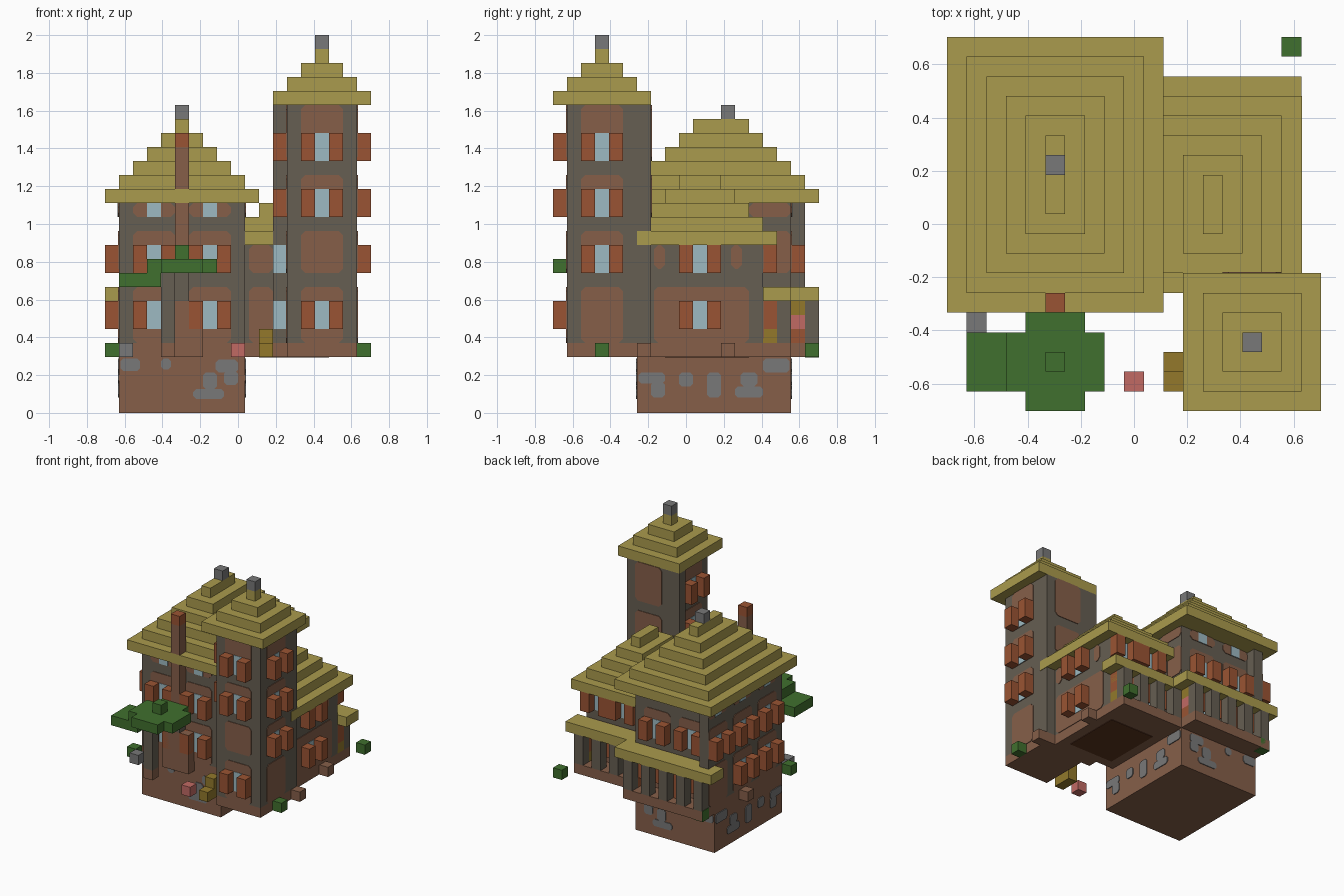
import bpy, bmesh
from mathutils import Matrix, Vector

cube = bpy.data.objects.get("Cube")
if cube:
    bpy.data.objects.remove(cube)

U = 2 / 27                      # one block
C = 9.5                         # half of the footprint, in blocks


def material(name, rgb):
    lin = [((c / 255 + 0.055) / 1.055) ** 2.4 for c in rgb] + [1]
    m = bpy.data.materials.new(name)
    m.use_nodes = True
    m.diffuse_color = lin
    m.node_tree.nodes["Principled BSDF"].inputs["Base Color"].default_value = lin
    return m


MATS = {n: material(n, rgb) for n, rgb in {
    "thatch": (170, 155, 77), "timber": (102, 94, 82), "clay": (134, 95, 73),
    "shutter_red": (154, 84, 51), "glass": (158, 186, 194), "leaf": (64, 112, 46),
    "stone": (120, 120, 120), "pink": (193, 106, 100), "straw": (147, 121, 43),
    "dark_floor": (92, 52, 30)}.items()}
meshes = {}


def part(name, mat):
    return meshes.setdefault((name, mat), bmesh.new()) if (name, mat) not in meshes else meshes[name, mat]


def box(name, mat, x0, x1, y0, y1, z0, z1):
    """Add a block, in block units, to a named part."""
    size = Matrix.Diagonal((x1 - x0, y1 - y0, z1 - z0, 1))
    mid = Matrix.Translation(((x0 + x1) / 2, (y0 + y1) / 2, (z0 + z1) / 2))
    bmesh.ops.create_cube(part(name, mat), size=1, matrix=mid @ size)


def on_wall(face, at, u, out, z):
    """Point on a wall: u along it, out away from it."""
    s = 1 if face[0] == "+" else -1
    return Vector((at + s * out, u, z) if face[1] == "x" else (u, at + s * out, z))


def slab(name, mat, face, at, u0, u1, z0, z1, depth):
    a, b = on_wall(face, at, u0, 0, z0), on_wall(face, at, u1, depth, z1)
    lo, hi = [min(p) for p in zip(a, b)], [max(p) for p in zip(a, b)]
    box(name, mat, lo[0], hi[0], lo[1], hi[1], lo[2], hi[2])


def panel(name, mat, face, at, u0, u1, z0, z1, depth=0.06, cut=0.3):
    """Thin plate with clipped corners."""
    bm = part(name, mat)
    pts = [(u0 + cut, z0), (u1 - cut, z0), (u1, z0 + cut), (u1, z1 - cut),
           (u1 - cut, z1), (u0 + cut, z1), (u0, z1 - cut), (u0, z0 + cut)]
    rings = [[bm.verts.new(on_wall(face, at, u, d, z)) for u, z in pts] for d in (0, depth)]
    bm.faces.new(rings[0])
    bm.faces.new(rings[1])
    for i in range(8):
        j = (i + 1) % 8
        bm.faces.new((rings[0][i], rings[0][j], rings[1][j], rings[1][i]))


def window(face, at, u, z, height=2, shutters=True):
    slab("windows", "glass", face, at, u, u + 1, z, z + height, 0.1)
    if shutters:
        for s in (u - 1, u + 1):
            slab("shutters", "shutter_red", face, at, s, s + 1, z, z + height, 1)


def bays(face, at, starts, rows):
    """Clay infill between the timbers, one bay around each window."""
    for u in starts:
        for z0, z1 in rows:
            panel("wall_infill", "clay", face, at, u - 1, u + 2, z0, z1)


def stepped_roof(name, z, tiers):
    for i, (x0, x1, y0, y1) in enumerate(tiers):
        box(name, "thatch", x0, x1, y0, y1, z + i, z + i + 1)


# Foundation with exposed stones
box("foundation", "clay", 1, 10, 6, 17, 0, 4)
stones_short = [(1.1, 2.5, 3, 3.9), (4, 4.7, 3.1, 3.9), (4.8, 7, 1, 1.7),
                (5.5, 6.5, 1.7, 2.9), (6.4, 8, 2.9, 3.8), (7, 8, 2, 3)]
stones_long = [(6.1, 8, 2.1, 2.9), (7, 8, 1.1, 2.2), (9, 10, 1.9, 2.9),
               (11, 12, 1.1, 2.9), (13, 15, 1.1, 1.9), (13.4, 14.6, 1.9, 2.9), (15, 16.9, 2.9, 3.9)]
for face, at, stones, shift in (("-y", 6, stones_short, 1.5), ("+y", 17, stones_short, 1),
                                ("+x", 10, stones_long, 0), ("-x", 1, stones_long, 0)):
    for u0, u1, z0, z1 in stones:
        panel("foundation_stones", "stone", face, at, u0 + (shift if u0 > 4.5 else 0),
              u1 + (shift if u0 > 4.5 else 0), z0, z1, 0.08, 0.2)

# Floors and walls of house, wing and tower
for name, x0, x1, y0, y1, top in (("house", 1, 10, 6, 17, 15), ("wing", 10, 17, 7, 15, 12),
                                  ("tower", 13, 18, 1, 6, 22), ("tower_back", 12, 18, 6, 7, 22)):
    box(name + "_floor", "clay", x0, x1, y0, y1, 4, 5)
    box(name + "_walls", "timber", x0, x1, y0, y1, 5, top)
box("house_corner_post", "timber", 1, 2, 17, 18, 5, 15)
box("wing_floor_underside", "dark_floor", 11, 16, 8, 14, 3.95, 4.05)

# House windows and infill
rows = [(5, 9), (10, 13), (14, 15)]
for face, at, starts in (("-y", 6, (3, 7)), ("+y", 17, (3, 7)), ("-x", 1, (8, 12, 16))):
    bays(face, at, starts, rows)
    for u in starts:
        window(face, at, u, 10)
        window(face, at, u, 14, 1, False)
        if u != 16:
            window(face, at, u, 6)
bays("+x", 10, (15,), rows[1:])

# Wing windows and infill
bays("+x", 17, (10,), [(10, 12)])
for u0, u1, z0, z1 in ((7.2, 14, 5, 9), (7.2, 8, 10.3, 12), (12.7, 13.5, 10.3, 12)):
    panel("wall_infill", "clay", "+x", 17, u0, u1, z0, z1)
for z in (6, 10):
    window("+x", 17, 10, z)
    for u in (12, 15):
        window("+y", 15, u, z)
    window("-y", 6, 12, z, 2, False)
for z0, z1 in ((5, 9), (10, 12)):
    bays("+y", 15, (12, 15), [(z0, z1)])
    panel("wall_infill", "clay", "-y", 7, 10.3, 12, z0, z1)

# Tower windows and infill
rows = [(5, 9), (10, 13), (14, 17), (18, 22)]
for face, at, u, levels in (("-y", 1, 15, (6, 14, 18)), ("+x", 18, 3, (10, 14, 18)),
                            ("-x", 13, 3, (14, 18)), ("+y", 7, 15, ())):
    bays(face, at, (u,), rows if face != "+y" else rows[2:])
    for z in levels:
        window(face, at, u, z)

# Stepped roofs and their finials
stepped_roof("house_roof", 15, [(i, 11 - i, 5 + i, 19 - i) for i in range(6)])
stepped_roof("tower_roof", 22, [(12, 19, 0, 7)] + [(12 + i, 19 - i, i, 7 - i) for i in (1, 2, 3)])
stepped_roof("wing_roof", 12, [(10, 18.04, 6, 16), (10, 17, 7, 15), (11, 16, 7, 14),
                               (12, 15, 8, 13), (13, 14, 9, 12)])
box("house_finial", "stone", 5, 6, 12, 13, 21, 22)
box("tower_finial", "stone", 15, 16, 3, 4, 26, 27)

# Chimney with its wide base
box("chimney_base", "clay", 4, 7, 5, 6, 4, 8)
box("chimney_lower", "timber", 5, 6, 5, 6, 8, 10)
box("chimney_stack", "clay", 5, 6, 5, 6, 10, 19)
box("chimney_pot", "shutter_red", 5, 6, 5, 6, 19, 20)

# Back porches: floor, roof and posts
box("house_porch_floor", "clay", 1, 10, 17, 19, 4, 5)
box("house_porch_roof", "thatch", 0, 11, 17, 19, 8, 9)
box("wing_porch_floor", "clay", 10, 17, 15, 17, 4, 5)
box("wing_porch_roof", "thatch", 10, 18, 15, 17, 8, 9)
for x in (1, 3, 5, 7, 9):
    box("house_porch_posts", "timber", x, x + 1, 18, 19, 5, 8)
for x in (10, 12, 14, 16):
    box("wing_porch_posts", "timber", x, x + 1, 16, 17, 5, 8)

# Porch decorations
for x in (4, 9):
    for mat, z in (("shutter_red", 5), ("pink", 6), ("straw", 7)):
        box("porch_figures", mat, x, x + 1, 17, 18, z, z + 1)
for z in (5, 7):
    box("porch_bales", "straw", 16, 17, 15, 16, z, z + 1)

# Tree in front
box("tree_trunk_foot", "clay", 4, 5, 2, 3, 4, 5)
box("tree_trunk", "timber", 4, 5, 2, 3, 5, 10)
for x0, x1, y0, y1, z in ((1, 4, 1, 4, 9), (3, 8, 1, 4, 10), (4, 7, 0, 5, 10), (5, 6, 2, 3, 11)):
    box("tree_leaves", "leaf", x0, x1, y0, y1, z, z + 1)

# Chair and loose blocks around the house
box("chair", "straw", 11, 12, 1, 2, 4, 5)
box("chair", "straw", 11, 12, 2, 3, 4, 6)
for name, mat, x, y in (("flower", "pink", 9, 1), ("rock", "stone", 1, 4),
                        ("bush", "leaf", 18, 3), ("bush", "leaf", 17, 18), ("bush", "leaf", 0, 5),
                        ("step", "clay", 18, 6), ("step", "clay", 17, 12), ("step", "clay", 0, 12)):
    box(name, mat, x, x + 1, y, y + 1, 4, 5)
box("bush", "leaf", 0.95, 2, 18, 19, 3.95, 5.05)

# Turn the collected parts into objects
for (name, mat), bm in meshes.items():
    bmesh.ops.recalc_face_normals(bm, faces=bm.faces)
    bm.transform(Matrix.Scale(U, 4) @ Matrix.Translation((-C, -C, 0)))
    mesh = bpy.data.meshes.new(name)
    bm.to_mesh(mesh)
    bm.free()
    mesh.materials.append(MATS[mat])
    bpy.context.collection.objects.link(bpy.data.objects.new(name, mesh))
